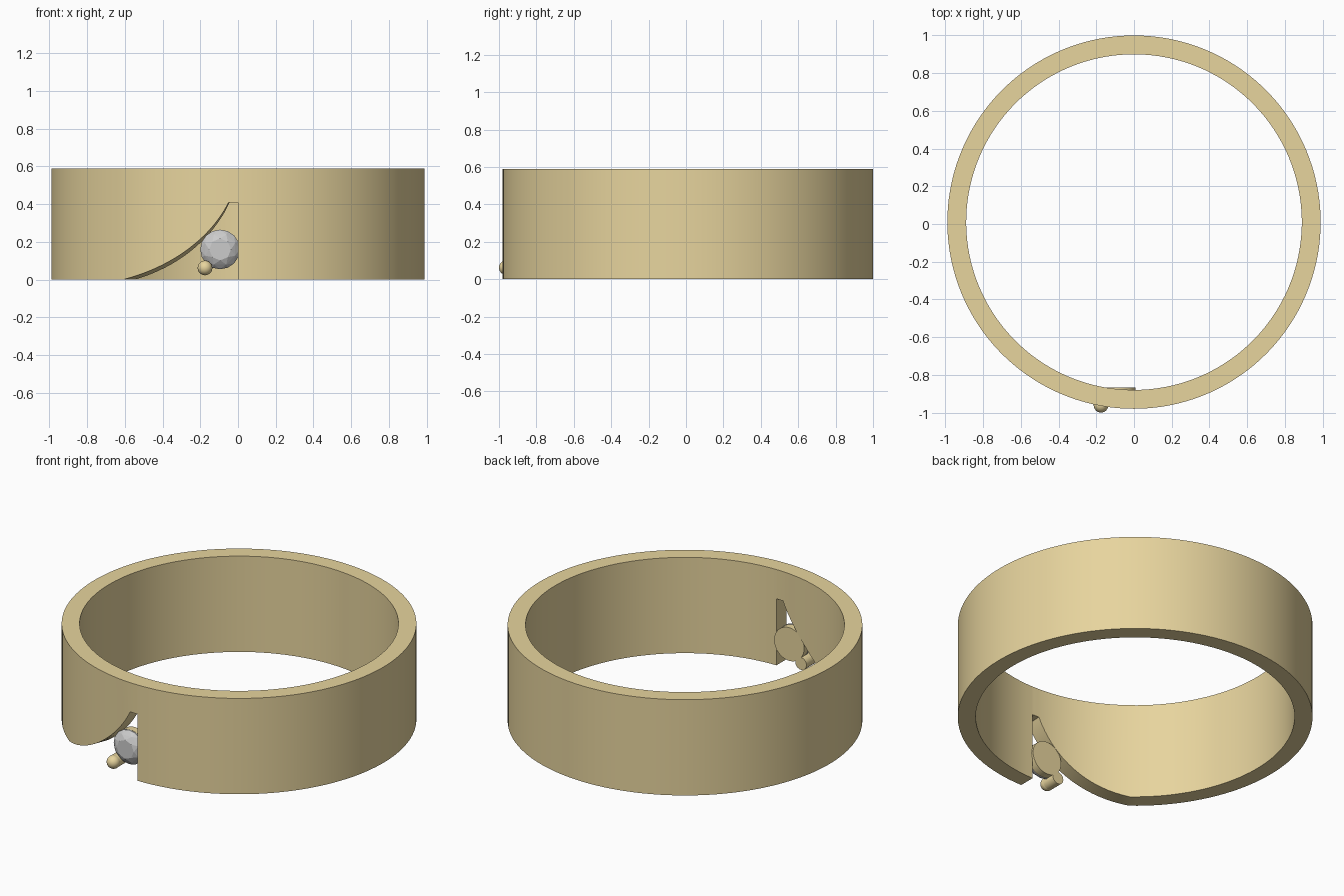
import bpy, bmesh, math
from mathutils import Matrix, Vector

if "Cube" in bpy.data.objects:
    bpy.data.objects.remove(bpy.data.objects["Cube"])

CY, R_OUT, R_IN, H = 0.01, 0.99, 0.89, 0.59

gold = bpy.data.materials.new("gold")
gold.diffuse_color = (0.80, 0.66, 0.34, 1)
gold.use_nodes = True
gold.node_tree.nodes["Principled BSDF"].inputs["Base Color"].default_value = gold.diffuse_color


def finish(bm, name, mat=None, smooth=True):
    bmesh.ops.recalc_face_normals(bm, faces=bm.faces[:])
    mesh = bpy.data.meshes.new(name)
    bm.to_mesh(mesh)
    bm.free()
    ob = bpy.data.objects.new(name, mesh)
    bpy.context.collection.objects.link(ob)
    if mat:
        mesh.materials.append(mat)
    if smooth:
        bpy.ops.object.select_all(action='DESELECT')
        ob.select_set(True)
        bpy.context.view_layer.objects.active = ob
        bpy.ops.object.shade_smooth_by_angle(angle=math.radians(30))
    return ob


def cylinder(bm, x, z, r, y_front, y_back, segs):
    # cylinder lying along y
    m = Matrix.Translation((x, (y_front + y_back) / 2, z)) @ Matrix.Rotation(math.pi / 2, 4, 'X')
    bmesh.ops.create_cone(bm, cap_ends=True, segments=segs, radius1=r, radius2=r,
                          depth=y_back - y_front, matrix=m)


# Band: columns around the ring, lower edge raised along a curved notch
ctrl = [Vector(p) for p in ((-0.05, 0.41), (-0.12, 0.265), (-0.30, 0.08), (-0.61, 0.0))]
cols = [(0.0, 0.41)]
N = 24
for i in range(N + 1):
    t = i / N
    p = sum((c * math.comb(3, k) * t ** k * (1 - t) ** (3 - k) for k, c in enumerate(ctrl)), Vector((0, 0)))
    cols.append((math.asin(-p.x / R_OUT), p.y))
start, M = cols[-1][0], 120
cols += [(start + (2 * math.pi - start) * i / M, 0.0) for i in range(1, M + 1)]

bm = bmesh.new()
rows = []
for a, z in cols:
    s, c = -math.sin(a), -math.cos(a)
    rows.append([bm.verts.new((r * s, CY + r * c, h)) for r, h in
                 ((R_OUT, z), (R_OUT, H), (R_IN, H), (R_IN, z))])
for p, q in zip(rows, rows[1:]):
    for k in range(4):
        n = (k + 1) % 4
        bm.faces.new((p[k], q[k], q[n], p[n]))
# straight wall of the notch
bm.faces.new((rows[-1][0], rows[0][0], rows[0][3], rows[-1][3]))
bmesh.ops.remove_doubles(bm, verts=bm.verts[:], dist=1e-5)
finish(bm, "band", gold)

# Round seat behind the stone
GX, GZ = -0.095, 0.16
bm = bmesh.new()
cylinder(bm, GX, GZ, 0.102, -0.912, -0.868, 48)
finish(bm, "stone_seat", gold)

# Faceted stone: table, star points, girdle and culet, facing the front
bm = bmesh.new()
for n, r, y, off in ((8, 0.058, -0.962, 0), (8, 0.086, -0.946, 0.5),
                     (16, 0.105, -0.924, 0), (16, 0.105, -0.916, 0), (1, 0.0, -0.872, 0)):
    for i in range(n):
        a = 2 * math.pi * (i + off) / n
        bm.verts.new((GX + r * math.cos(a), y, GZ + r * math.sin(a)))
bmesh.ops.convex_hull(bm, input=bm.verts[:])
finish(bm, "stone", smooth=False)

# Round-headed pin beside the stone
bm = bmesh.new()
cylinder(bm, -0.175, 0.062, 0.038, -0.96, -0.868, 32)
bmesh.ops.create_uvsphere(bm, u_segments=32, v_segments=16, radius=0.039,
                          matrix=Matrix.Translation((-0.175, -0.961, 0.062)))
finish(bm, "bead_pin", gold)
